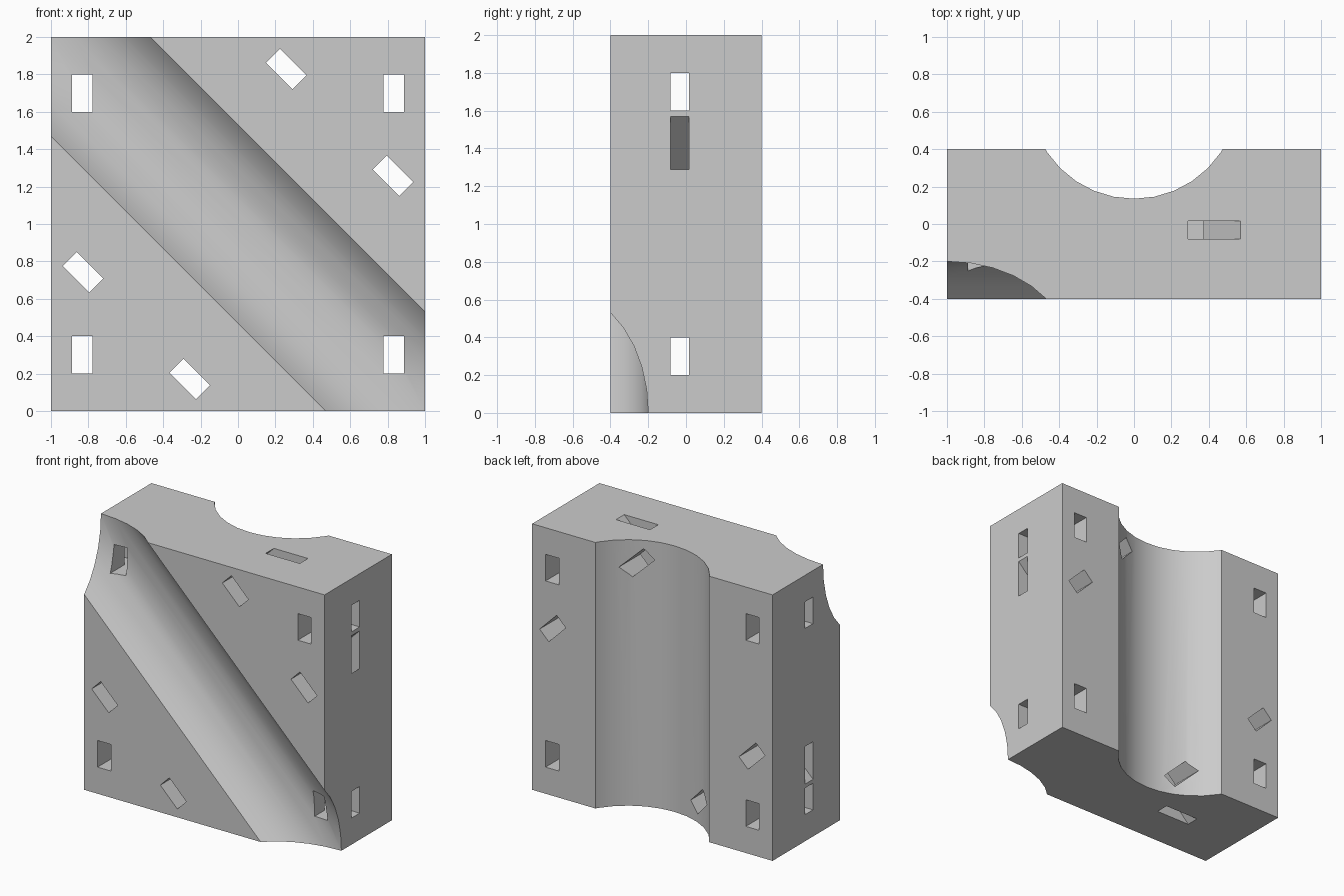
import bpy
from math import pi, radians

cube = bpy.data.objects.get("Cube")
if cube:
    bpy.data.objects.remove(cube, do_unlink=True)

# Single plain material
gray = bpy.data.materials.new("light_gray")
gray.use_nodes = True
COLOR = (0.6, 0.6, 0.6, 1)
gray.diffuse_color = COLOR
gray.node_tree.nodes["Principled BSDF"].inputs["Base Color"].default_value = COLOR


def box(name, center, size, tilt=0):
    """Box turned by tilt degrees about the y axis."""
    bpy.ops.mesh.primitive_cube_add(size=1, location=center)
    ob = bpy.context.object
    ob.name = name
    ob.scale = size
    ob.rotation_euler = (0, radians(tilt), 0)
    ob.data.materials.append(gray)
    return ob


def rod(name, center, radius, tilt=0):
    """Long upright cylinder turned by tilt degrees about the y axis."""
    bpy.ops.mesh.primitive_cylinder_add(vertices=32, radius=radius, depth=5, location=center)
    ob = bpy.context.object
    ob.name = name
    ob.rotation_euler = (0, radians(tilt), 0)
    ob.data.materials.append(gray)
    return ob


SLOT_Y = -0.032       # depth of the strap slots inside the block
SLOT_T = 0.098        # strap slot thickness
SLOT_W = 0.2          # strap slot width

block = box("saddle_block", (0, 0, 1), (2, 0.8, 2))

# Round channels: upright at the back, diagonal at the front
cutters = [
    rod("back_channel", (0, 0.693, 1), 0.558),
    rod("front_channel", (0, -0.652, 1), 0.452, -45),
]

for side in (-1, 1):
    # Horizontal strap slots and the corner slots that meet them
    z = 1 + side * 0.7
    cutters.append(box("cross_slot", (0, SLOT_Y, z), (3, SLOT_T, SLOT_W)))
    for x in (-0.833, 0.833):
        cutters.append(box("corner_slot", (x, 0, z), (0.11, 2, SLOT_W)))

    # Diagonal strap slots and the tilted slots that meet them
    off = side * 0.2855
    cutters.append(box("diagonal_slot", (off, SLOT_Y, 1 - off), (4, SLOT_T, SLOT_W), -45))
    for along in (-0.5435, 0.5435):
        cutters.append(box("tilted_slot", (off + along, 0, 1 - off + along),
                           (0.106, 2, SLOT_W), -45))

# Cut everything out of the block
for cutter in cutters:
    cutter.hide_render = True
    mod = block.modifiers.new(cutter.name, "BOOLEAN")
    mod.operation = "DIFFERENCE"
    mod.solver = "EXACT"
    mod.object = cutter

bpy.ops.object.select_all(action="DESELECT")
block.select_set(True)
bpy.context.view_layer.objects.active = block
for mod in list(block.modifiers):
    bpy.ops.object.modifier_apply(modifier=mod.name)
for cutter in cutters:
    bpy.data.objects.remove(cutter, do_unlink=True)

# Smooth channels, crisp edges
bpy.ops.object.transform_apply(location=True, rotation=True, scale=True)
bpy.ops.object.shade_smooth_by_angle(angle=radians(30))
